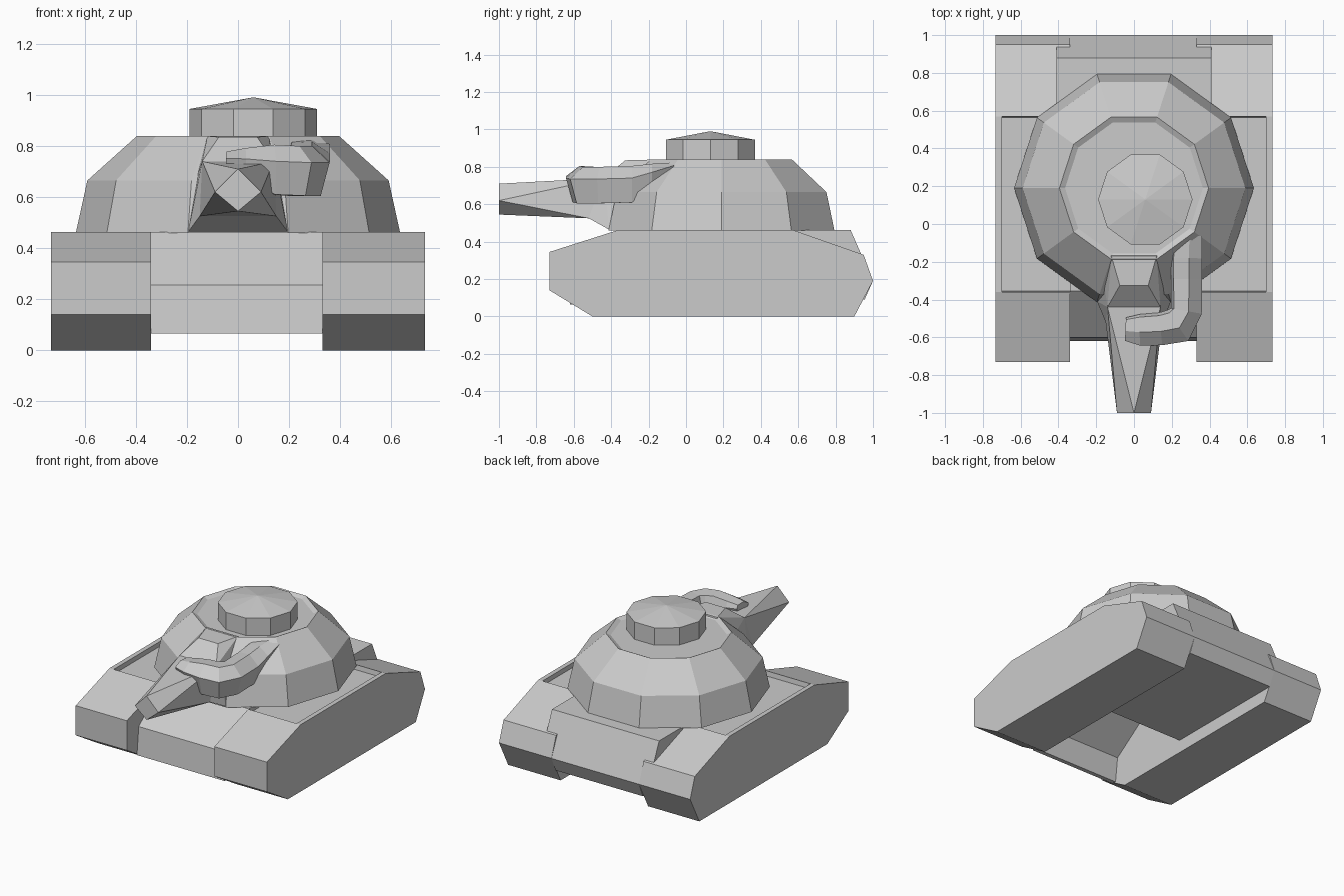
import bpy, bmesh, math
from mathutils import Vector

if "Cube" in bpy.data.objects:
    bpy.data.objects.remove(bpy.data.objects["Cube"])


def finish(bm, name):
    bmesh.ops.recalc_face_normals(bm, faces=bm.faces)
    me = bpy.data.meshes.new(name)
    bm.to_mesh(me)
    bm.free()
    ob = bpy.data.objects.new(name, me)
    bpy.context.collection.objects.link(ob)
    return ob


def loft(name, rings, caps=True):
    """Skin a list of rings with equal point counts."""
    bm = bmesh.new()
    vs = [[bm.verts.new(p) for p in r] for r in rings]
    n = len(vs[0])
    for a, b in zip(vs, vs[1:]):
        for i in range(n):
            j = (i + 1) % n
            bm.faces.new((a[i], a[j], b[j], b[i]))
    if caps:
        bm.faces.new(vs[0][::-1])
        bm.faces.new(vs[-1])
    return finish(bm, name)


def slab(name, profile, x0, x1):
    """Extrude a (y, z) side profile across x."""
    return loft(name, [[(x, y, z) for y, z in profile] for x in (x0, x1)])


def hull(name, pts):
    bm = bmesh.new()
    for p in pts:
        bm.verts.new(p)
    bmesh.ops.convex_hull(bm, input=bm.verts)
    bmesh.ops.dissolve_limit(bm, angle_limit=0.02, verts=bm.verts, edges=bm.edges)
    return finish(bm, name)


def decagons(name, cx, cy, levels):
    """Stack ten-sided rings given as (radius, z)."""
    return loft(name, [[(cx + r * math.cos(math.tau * i / 10),
                         cy + r * math.sin(math.tau * i / 10), z)
                        for i in range(10)] for r, z in levels])


def pair(pts):
    return [(s * x, y, z) for x, y, z in pts for s in (-1, 1)]


# Track housings, each with a shallow sunken top inside a thin outer rim
low = [(.95, .33), (1, .19), (.9, 0), (-.5, 0), (-.73, .14), (-.73, .345), (-.36, .463)]
sunken = low + [(-.355, .43), (.565, .43), (.57, .463)]
rim = low + [(.57, .463)]
for side, inner, s in (("left", .34, -1), ("right", .33, 1)):
    slab("track_" + side, sunken, s * inner, s * .70)
    slab("track_rim_" + side, rim, s * .70, s * .732)

# Centre hull: floor at the rear, open hollow behind the front plate
slab("hull", [(-.62, .065), (-.60, .255), (-.355, .463), (.88, .463),
              (1, .19), (.955, .09), (.05, .09), (.03, .40),
              (-.34, .40), (-.57, .235), (-.59, .065)], -.34, .33)

# Wider rear deck standing above the sloping tracks
slab("rear_deck", [(.57, .463), (.88, .463), (1, .19), (.9, .19), (.65, .4)], -.41, .41)

# Turret dome and cupola
decagons("turret", 0, .19, [(.635, .46), (.59, .665), (.395, .84), (.365, .825)])
decagons("cupola", .06, .13, [(.25, .82), (.25, .945), (.004, .99)])

# Gun mantlet
hull("mantlet", pair([(.195, -.41, .464), (.12, -.17, .839), (.19, -.10, .6),
                      (.075, -.325, .835), (.14, -.44, .74), (.15, -.52, .525)]))

# Barrel: square root twisting to a diamond muzzle
hull("barrel", pair([(.14, -.44, .74), (.15, -.52, .525)])
     + [(0, -1, .71), (-.09, -1, .62), (.09, -1, .62), (0, -1, .545)])

# Hooked arm sweeping from the turret; path gives x, y, z, width and height scale
section = [(-.08, .03), (-.065, .09), (.015, .095), (.085, .03), (.05, -.1), (-.05, -.1)]
path = [(.28, -.06, .80, .95, .25), (.275, -.18, .75, 1, .7), (.275, -.29, .71, 1, 1),
        (.275, -.46, .705, 1, 1), (.23, -.535, .705, 1.2, 1), (.14, -.553, .71, 1.05, 1),
        (.03, -.558, .73, 1, .65), (-.045, -.555, .74, .75, .4)]
rings = []
for i, (x, y, z, w, h) in enumerate(path):
    a, b = path[max(i - 1, 0)], path[min(i + 1, len(path) - 1)]
    d = Vector((b[0] - a[0], b[1] - a[1])).normalized()
    rings.append([(x - d.y * u * w, y + d.x * u * w, z + v * h) for u, v in section])
loft("hooked_arm", rings)
